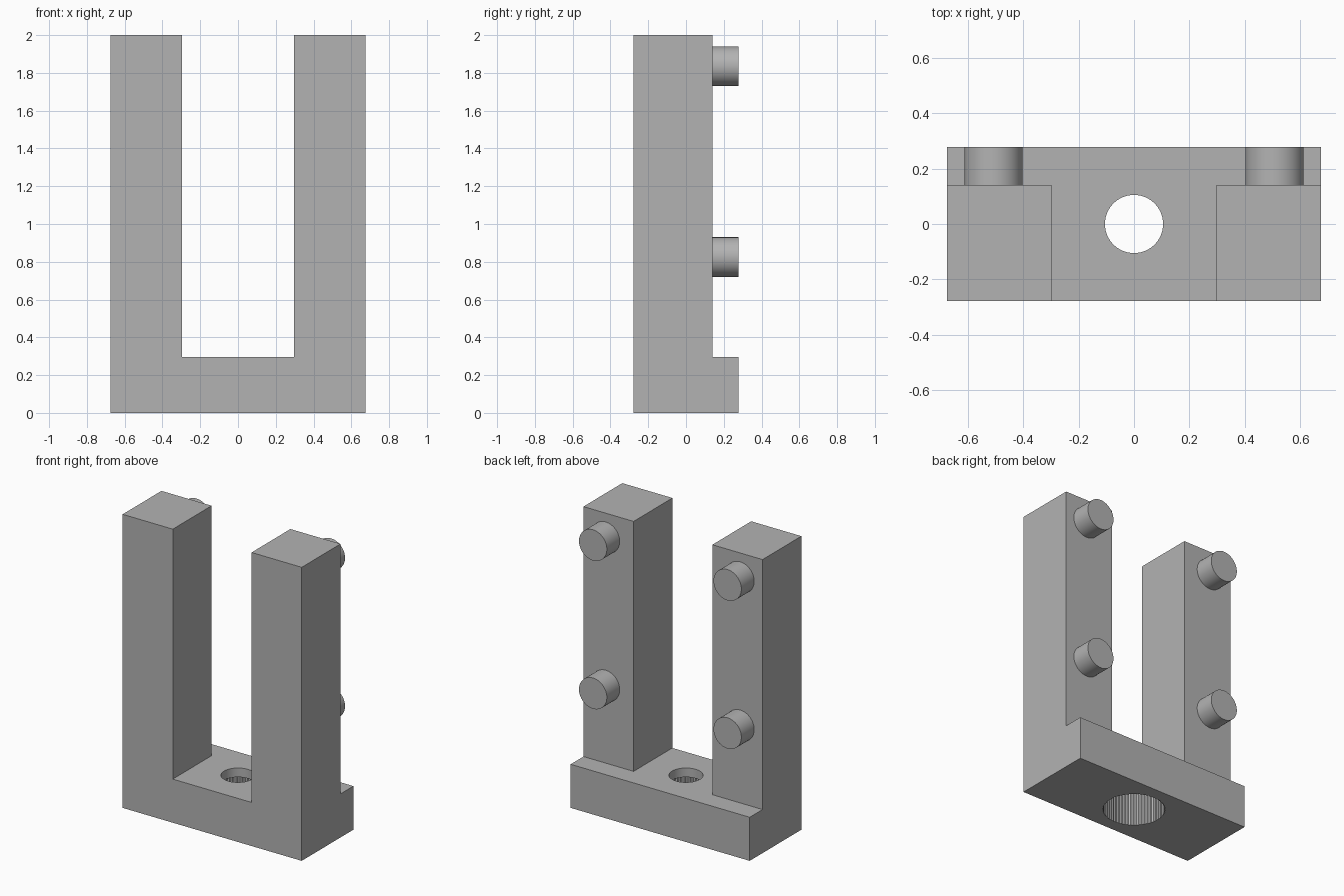
import bpy, bmesh
from math import pi, cos, sin

cube = bpy.data.objects.get("Cube")
if cube:
    bpy.data.objects.remove(cube, do_unlink=True)

HALF_W, HALF_D, HEIGHT = 0.675, 0.278, 2.0
GAP, BASE_H, LEG_BACK = 0.297, 0.297, 0.14
PIN_R, PIN_X = 0.105, 0.507
BORE_R, BORE_TOP = 0.197, 0.235

grey = bpy.data.materials.new("plain grey")
grey.use_nodes = True
colour = (0.45, 0.45, 0.45, 1)
grey.diffuse_color = colour
grey.node_tree.nodes["Principled BSDF"].inputs["Base Color"].default_value = colour


def prism(name, outline, move):
    """Extrude a closed 3D outline along the vector move."""
    bm = bmesh.new()
    face = bm.faces.new([bm.verts.new(p) for p in outline])
    new = bmesh.ops.extrude_face_region(bm, geom=[face])["geom"]
    bmesh.ops.translate(bm, vec=move, verts=[v for v in new if isinstance(v, bmesh.types.BMVert)])
    bmesh.ops.recalc_face_normals(bm, faces=bm.faces)
    mesh = bpy.data.meshes.new(name)
    bm.to_mesh(mesh)
    bm.free()
    mesh.materials.append(grey)
    obj = bpy.data.objects.new(name, mesh)
    bpy.context.collection.objects.link(obj)
    return obj


def ring(count, radius, ridge=0):
    """Circle points, with every second one pulled in by ridge."""
    return [((radius - ridge * (i % 2)) * cos(2 * pi * i / count),
             (radius - ridge * (i % 2)) * sin(2 * pi * i / count)) for i in range(count)]


def select(obj):
    bpy.ops.object.select_all(action="DESELECT")
    obj.select_set(True)
    bpy.context.view_layer.objects.active = obj


def cut(target, cutter):
    cutter.hide_render = True
    mod = target.modifiers.new("cut", "BOOLEAN")
    mod.operation, mod.solver, mod.object = "DIFFERENCE", "EXACT", cutter
    select(target)
    bpy.ops.object.modifier_apply(modifier=mod.name)
    bpy.data.objects.remove(cutter, do_unlink=True)


# U-shaped bracket: two legs on a base
half = [(HALF_W, 0), (HALF_W, HEIGHT), (GAP, HEIGHT), (GAP, BASE_H)]
profile = half + [(-x, z) for x, z in reversed(half)]
bracket = prism("bracket", [(x, -HALF_D, z) for x, z in profile], (0, 2 * HALF_D, 0))

# Step the legs back, leaving the base lip
step = [(-1, LEG_BACK, BASE_H), (1, LEG_BACK, BASE_H), (1, 1, BASE_H), (-1, 1, BASE_H)]
cut(bracket, prism("step_cutter", step, (0, 0, HEIGHT)))

# Wide ridged bore from below, narrow hole through the top of the base
cut(bracket, prism("bore_cutter", [(x, y, -0.1) for x, y in ring(120, BORE_R, 0.004)],
                   (0, 0, BORE_TOP + 0.1)))
cut(bracket, prism("hole_cutter", [(x, y, 0.1) for x, y in ring(64, PIN_R)], (0, 0, 0.4)))
select(bracket)
bpy.ops.object.shade_smooth_by_angle(angle=pi / 9)

# Round pins on the back of each leg
for side, x in (("left", PIN_X), ("right", -PIN_X)):
    for level, z in (("upper", 1.835), ("lower", 0.825)):
        outline = [(x + a, LEG_BACK - 0.01, z + b) for a, b in ring(64, PIN_R)]
        pin = prism(f"{side}_{level}_pin", outline, (0, HALF_D - LEG_BACK + 0.01, 0))
        select(pin)
        bpy.ops.object.shade_smooth_by_angle(angle=pi / 6)
